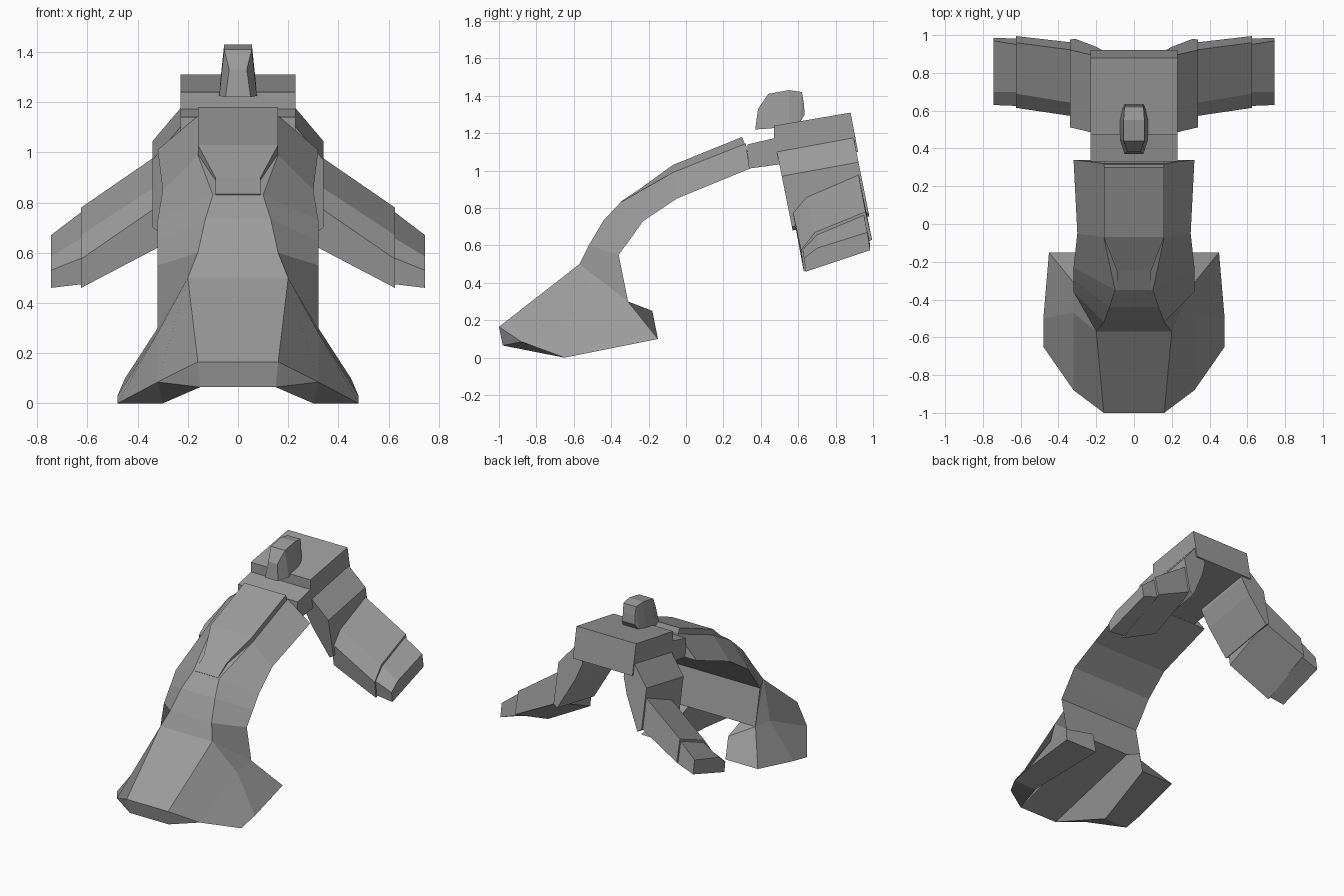
import bpy

default = bpy.data.objects.get("Cube")
if default:
    bpy.data.objects.remove(default, do_unlink=True)

import bmesh

grey = bpy.data.materials.new("hull_grey")
grey.use_nodes = True
colour = (0.33, 0.33, 0.33, 1)
grey.diffuse_color = colour
grey.node_tree.nodes["Principled BSDF"].inputs["Base Color"].default_value = colour


def make(name, verts, faces):
    """Flat-shaded closed mesh from points and face loops."""
    bm = bmesh.new()
    points = [bm.verts.new(v) for v in verts]
    for face in faces:
        bm.faces.new([points[i] for i in face])
    bmesh.ops.recalc_face_normals(bm, faces=bm.faces)
    mesh = bpy.data.meshes.new(name)
    bm.to_mesh(mesh)
    bm.free()
    mesh.materials.append(grey)
    obj = bpy.data.objects.new(name, mesh)
    bpy.context.collection.objects.link(obj)
    return obj


def loft(name, sections):
    """Bridge matching cross-sections and cap both ends."""
    n = len(sections[0])
    last = (len(sections) - 1) * n
    faces = [list(range(n)), list(range(last, last + n))]
    for s in range(0, last, n):
        for i in range(n):
            j = (i + 1) % n
            faces.append([s + i, s + j, s + n + j, s + n + i])
    return make(name, [p for sec in sections for p in sec], faces)


def slab(name, profile, x0, x1):
    """Side profile (y, z) swept between two x positions."""
    return loft(name, [[(x, y, z) for y, z in profile] for x in (x0, x1)])


def trapezoids(name, rows):
    """Loft from rows of top (half width, y, z) and bottom (half width, y, z)."""
    return loft(name, [[(-a, ya, za), (a, ya, za), (b, yb, zb), (-b, yb, zb)]
                       for a, ya, za, b, yb, zb in rows])


def mirrored(obj):
    mod = obj.modifiers.new("mirror", "MIRROR")
    mod.use_axis = (True, False, False)
    return obj


# Nose hull: capital letters are the +x side, small letters the mirrored side
half = {
    "A": (.20, -.57, .50), "B": (.16, -1.0, .165), "C": (.15, -.98, .065),
    "D": (.32, -.88, .085), "E": (.48, -.65, 0), "F": (.45, -.15, .10),
    "G": (.20, -.18, .25), "H": (.20, -.15, .10), "I": (.30, -.65, 0),
    "M": (.48, -.50, .03), "P": (.32, -.47, .28), "R": (.20, -.31, .30),
    "S": (.32, -.31, .30),
}
names = "".join(half) + "".join(half).lower()
hull_verts = list(half.values()) + [(-x, y, z) for x, y, z in half.values()]
side = "APDB BDC PMED PSFM APS SFHG SGR RGHIC CDI DEI EMFHI".split()
middle = "ABba BCcb CRrc ASRrsa".split()
loops = middle + side + [f.swapcase() for f in side]
make("nose_hull", hull_verts, [[names.index(c) for c in f] for f in loops])

# Curved neck
trapezoids("neck", [
    (.16, .32, 1.145, .32, .34, 1.01),
    (.16, -.07, .99, .30, -.05, .85),
    (.10, -.35, .83, .32, -.23, .73),
    (.13, -.44, .735, .32, -.29, .645),
    (.16, -.52, .60, .32, -.36, .55),
    (.20, -.57, .50, .32, -.31, .30),
])

# Raised deck tapering along the top of the neck
trapezoids("neck_deck", [
    (.16, .30, 1.18, .16, .33, 1.10),
    (.16, -.07, 1.03, .16, -.06, .96),
    (.09, -.25, .90, .09, -.23, .84),
    (.09, -.35, .833, .09, -.33, .80),
])

# Body block and the collar joining it to the neck
slab("body", [(.47, 1.17), (.47, 1.24), (.88, 1.31), (.92, 1.10), (.50, 1.03)],
     -.23, .23)
slab("collar", [(.33, 1.01), (.33, 1.14), (.50, 1.18), (.55, 1.04)], -.23, .23)

# Bridge tower, lofted from front to back
bridge = [
    (.05, .37, 1.22, .035, .385, 1.33),
    (.075, .45, 1.225, .055, .44, 1.41),
    (.075, .55, 1.24, .055, .55, 1.43),
    (.06, .61, 1.26, .05, .62, 1.42),
    (.05, .635, 1.30, .045, .63, 1.36),
]
trapezoids("bridge_tower", bridge)

# Pylons carrying the wings
pylon = [(.16, 1.14), (.23, 1.14), (.34, 1.01), (.34, .74), (.31, .72),
         (.20, .93), (.16, 1.04)]


def pylon_section(front):
    """Pylon outline leaning back with height, rear edge set higher."""
    y, lift = (.52, -.04) if front else (.93, .035)
    return [(x, y + (.97 - z) * .2, z + lift) for x, z in pylon]


mirrored(loft("pylon", [pylon_section(True), pylon_section(False)]))

# Drooping wings with a bevelled leading edge, and their stepped tips
wing_root = [(.57, .785), (.64, .87), (.92, .99), (.96, .78), (.60, .62)]
wing_end = [(.615, .575), (.69, .67), (.96, .78), (.995, .63), (.63, .46)]
tip_root = [(.625, .58), (.70, .66), (.95, .765), (.982, .62), (.64, .475)]
tip_end = [(.63, .53), (.70, .585), (.97, .67), (.985, .575), (.64, .46)]


def span(name, x0, inner, x1, outer):
    mirrored(loft(name, [[(x, y, z) for y, z in sec]
                         for x, sec in ((x0, inner), (x1, outer))]))


span("wing", .32, wing_root, .625, wing_end)
span("wing_tip", .62, tip_root, .745, tip_end)
